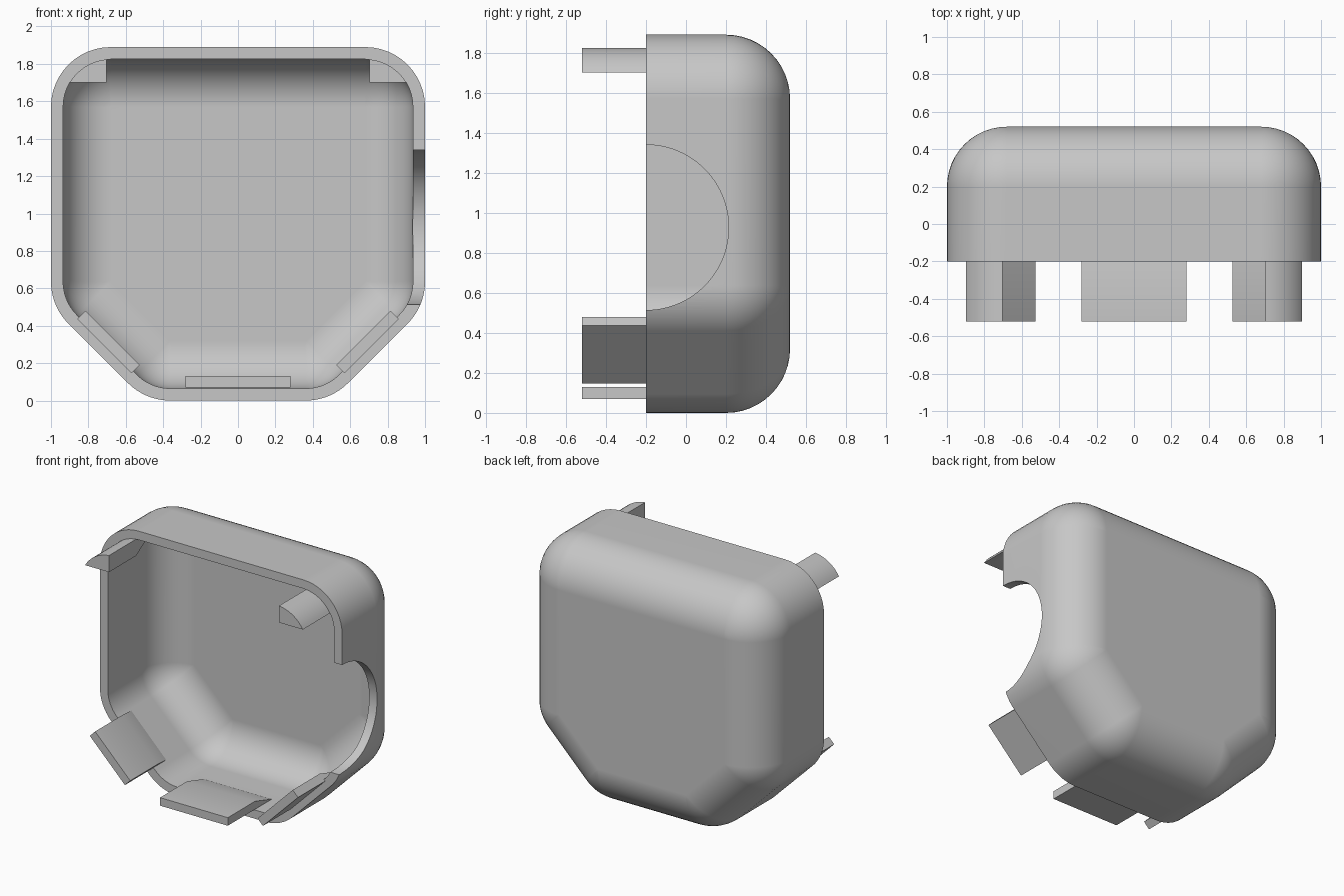
import bpy
import bmesh
from math import cos, sin, pi, radians

old = bpy.data.objects.get("Cube")
if old:
    bpy.data.objects.remove(old, do_unlink=True)

grey = bpy.data.materials.new("light grey plastic")
grey.use_nodes = True
colour = (0.57, 0.57, 0.57, 1)
grey.diffuse_color = colour
grey.node_tree.nodes["Principled BSDF"].inputs["Base Color"].default_value = colour

R, WALL = 0.32, 0.065           # outer rounding and wall thickness
RI = R - WALL                   # inner rounding
FRONT, BEND = -0.2, 0.2         # open rim, start of the back rounding
STEPS = 12

# Corners of the flat back panel, with the arc of directions each one sweeps
CORNERS = [(0.68, 0.637, -45, 0), (0.68, 1.57, 0, 90), (-0.68, 1.57, 90, 180),
           (-0.68, 0.637, 180, 225), (-0.362, 0.32, 225, 270), (0.362, 0.32, 270, 315)]


def outline(r):
    pts = []
    for x, z, a, b in CORNERS:
        for i in range(STEPS + 1):
            t = radians(a + (b - a) * i / STEPS)
            pts.append((x + r * cos(t), z + r * sin(t)))
    return pts


def loft(name, sections):
    """Join equal-length (x, z) sections, each placed at its own y."""
    bm = bmesh.new()
    rings = [[bm.verts.new((x, y, z)) for x, z in pts] for y, pts in sections]
    n = len(rings[0])
    for a, b in zip(rings, rings[1:]):
        for i in range(n):
            j = (i + 1) % n
            bm.faces.new((a[i], a[j], b[j], b[i]))
    bm.faces.new(rings[0])
    bm.faces.new(rings[-1])
    bmesh.ops.remove_doubles(bm, verts=bm.verts, dist=1e-5)
    bmesh.ops.recalc_face_normals(bm, faces=bm.faces)
    mesh = bpy.data.meshes.new(name)
    bm.to_mesh(mesh)
    bm.free()
    mesh.materials.append(grey)
    obj = bpy.data.objects.new(name, mesh)
    bpy.context.collection.objects.link(obj)
    return obj


def smooth(obj):
    bpy.ops.object.select_all(action="DESELECT")
    obj.select_set(True)
    bpy.context.view_layer.objects.active = obj
    bpy.ops.object.shade_smooth_by_angle(angle=radians(30))


# Hollow shell: inner skin from back to rim, then outer skin from rim to back
quarter = [i / STEPS * pi / 2 for i in range(STEPS + 1)]
inner = [(BEND + RI * sin(t), RI * cos(t)) for t in reversed(quarter)]
outer = [(BEND + R * sin(t), R * cos(t)) for t in quarter]
profile = inner + [(FRONT, RI), (FRONT, R)] + outer
shell = loft("shell", [(y, outline(r)) for y, r in profile])

# Round notch in the left wall
bpy.ops.mesh.primitive_cylinder_add(vertices=96, radius=0.413, depth=0.4,
                                    location=(1.0, FRONT, 0.927), rotation=(0, pi / 2, 0))
cutter = bpy.context.object
cutter.name = "notch_cutter"
cutter.hide_render = True
cutter.data.materials.append(grey)
cut = shell.modifiers.new("notch", "BOOLEAN")
cut.operation = "DIFFERENCE"
cut.solver = "EXACT"
cut.object = cutter
bpy.context.view_layer.objects.active = shell
bpy.ops.object.modifier_apply(modifier=cut.name)
bpy.data.objects.remove(cutter, do_unlink=True)
smooth(shell)
shell.modifiers.new("even shading", "WEIGHTED_NORMAL").keep_sharp = True


def tab(name, base, free):
    """Tab standing out of the rim, tapering into the wall inside the shell."""
    full = base + free[::-1]
    smooth(loft(name, [(-0.52, full), (FRONT, full), (0.0, base + base[::-1])]))


# Bottom tab
tab("bottom_tab", [(-0.28, 0.07), (0.28, 0.07)], [(-0.28, 0.13), (0.28, 0.13)])

for side, s in (("left", 1), ("right", -1)):
    # Slanted tab on the chamfered wall
    h, t = 0.145, 0.044
    ends = [(0.715 - h, 0.291 - h), (0.715 + h, 0.291 + h)]
    tab(side + "_slanted_tab", [(s * x, z) for x, z in ends],
        [(s * (x - t), z + t) for x, z in ends])
    # Corner tab under the rounded top corner
    arc = [radians(30.65 + (90 - 30.65) * i / STEPS) for i in range(STEPS + 1)]
    base = [(s * (0.68 + RI * cos(a)), 1.57 + RI * sin(a)) for a in arc if cos(a) > 0.05]
    tab(side + "_corner_tab", base, [(x, 1.70) for x, z in base])
